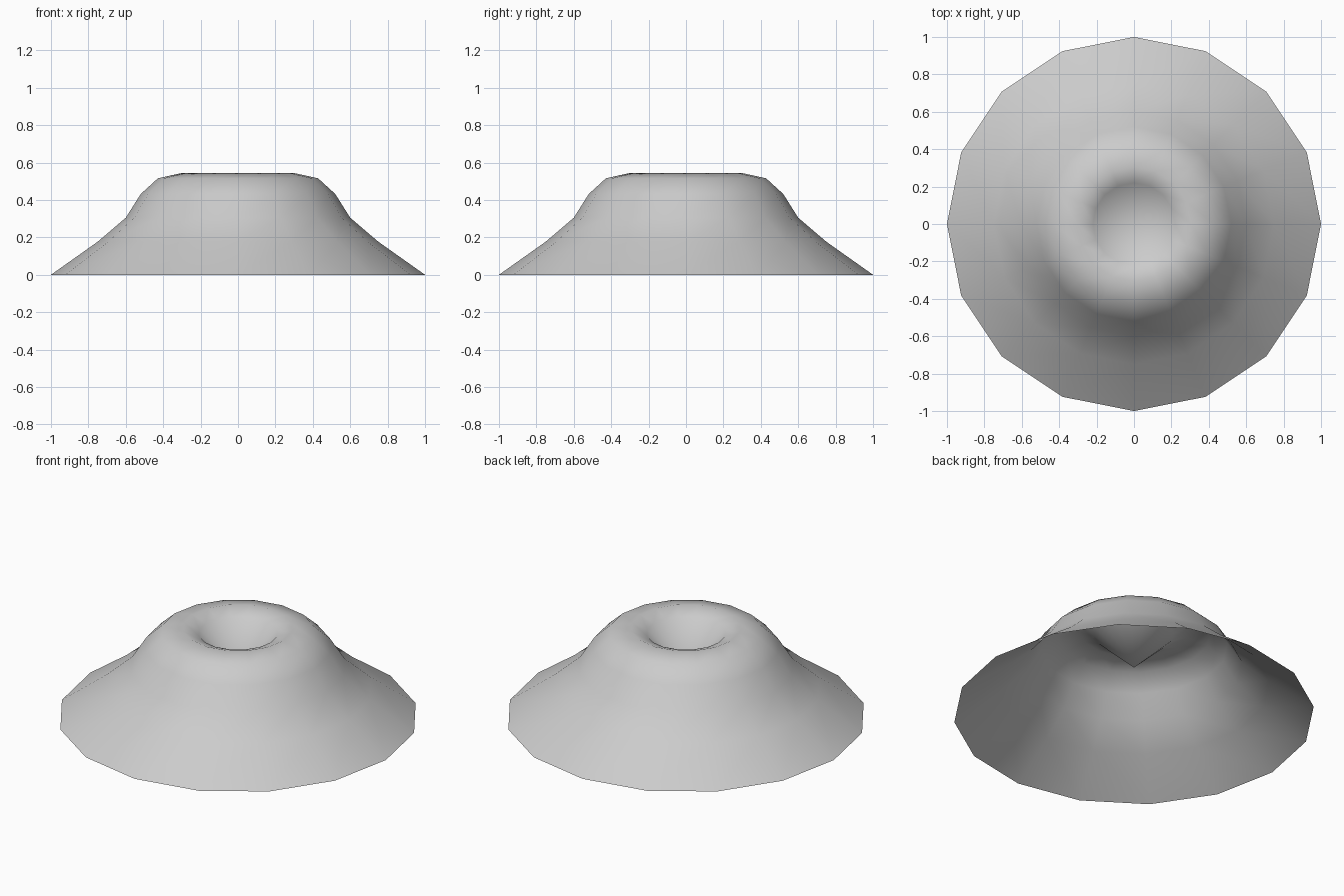
import bpy, bmesh, math

cube = bpy.data.objects.get("Cube")
if cube:
    bpy.data.objects.remove(cube, do_unlink=True)

SIDES = 16

# Plain grey material
grey = bpy.data.materials.new("light_grey")
grey.use_nodes = True
colour = (0.6, 0.6, 0.6, 1)
grey.diffuse_color = colour
grey.node_tree.nodes["Principled BSDF"].inputs["Base Color"].default_value = colour

# Radius and height, from the outer foot over the rim to the crater
profile = [(1.0, 0.0), (0.75, 0.177), (0.6, 0.305), (0.52, 0.432),
           (0.428, 0.516), (0.305, 0.543), (0.22, 0.51)]
crater_depth = 0.3

bm = bmesh.new()
rings = []
for radius, height in profile:
    ring = []
    for i in range(SIDES):
        a = math.tau * i / SIDES
        ring.append(bm.verts.new((radius * math.cos(a), radius * math.sin(a), height)))
    rings.append(ring)

# Slopes, open underneath
for low, high in zip(rings, rings[1:]):
    for i in range(SIDES):
        j = (i + 1) % SIDES
        bm.faces.new((low[i], low[j], high[j], high[i]))

# Pointed crater floor
tip = bm.verts.new((0, 0, crater_depth))
for i in range(SIDES):
    bm.faces.new((rings[-1][i], rings[-1][(i + 1) % SIDES], tip))

for face in bm.faces:
    face.smooth = True

mesh = bpy.data.meshes.new("crater_mound")
bm.to_mesh(mesh)
bm.free()
mesh.materials.append(grey)
mound = bpy.data.objects.new("crater_mound", mesh)
bpy.context.collection.objects.link(mound)
